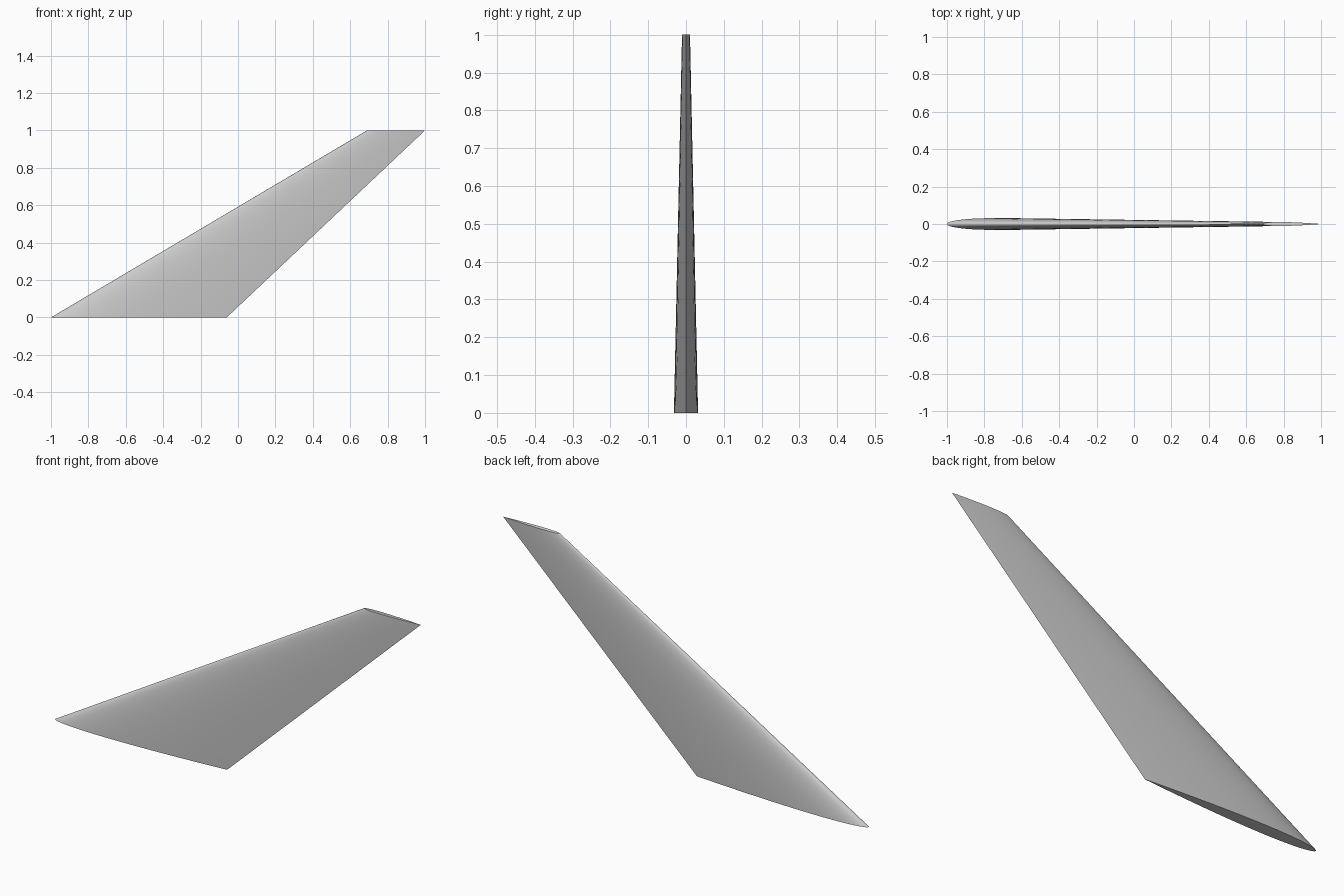
import bpy, bmesh, math

cube = bpy.data.objects.get("Cube")
if cube:
    bpy.data.objects.remove(cube, do_unlink=True)

THICKNESS = 0.068  # thickness as a share of the chord
STEPS = 24         # points along each side of the section


def half_thickness(t):
    """Symmetric airfoil with a closed trailing edge."""
    return 5 * THICKNESS * (0.2969 * math.sqrt(t) - 0.126 * t - 0.3516 * t**2
                            + 0.2843 * t**3 - 0.1036 * t**4)


def section(bm, lead, trail, z):
    """Closed ring of vertices from leading to trailing edge and back."""
    chord = trail - lead
    ring = []
    for i in range(2 * STEPS):
        angle = math.pi * i / STEPS
        t = (1 - math.cos(angle)) / 2
        side = 0 if i in (0, STEPS) else (-1 if i < STEPS else 1)
        ring.append(bm.verts.new((lead + chord * t, side * chord * half_thickness(t), z)))
    return ring


# Grey paint
grey = bpy.data.materials.new("light_grey")
grey.use_nodes = True
colour = (0.6, 0.6, 0.6, 1)
grey.diffuse_color = colour
grey.node_tree.nodes["Principled BSDF"].inputs["Base Color"].default_value = colour

# Swept, tapered fin lofted from root to tip
bm = bmesh.new()
root = section(bm, -1, -0.06, 0)
tip = section(bm, 0.69, 1, 1)
count = len(root)
for i in range(count):
    j = (i + 1) % count
    bm.faces.new((root[i], root[j], tip[j], tip[i]))

# Flat end caps
bm.faces.new(root[::-1])
bm.faces.new(tip)
bmesh.ops.recalc_face_normals(bm, faces=bm.faces)

mesh = bpy.data.meshes.new("tail_fin")
bm.to_mesh(mesh)
bm.free()
mesh.materials.append(grey)
fin = bpy.data.objects.new("tail_fin", mesh)
bpy.context.collection.objects.link(fin)

# Smooth skin with sharp caps and trailing edge
bpy.ops.object.select_all(action="DESELECT")
fin.select_set(True)
bpy.context.view_layer.objects.active = fin
bpy.ops.object.shade_smooth_by_angle(angle=math.radians(40))
trailing = {STEPS, STEPS + count}
for edge in mesh.edges:
    if set(edge.vertices) == trailing:
        edge.use_edge_sharp = True
